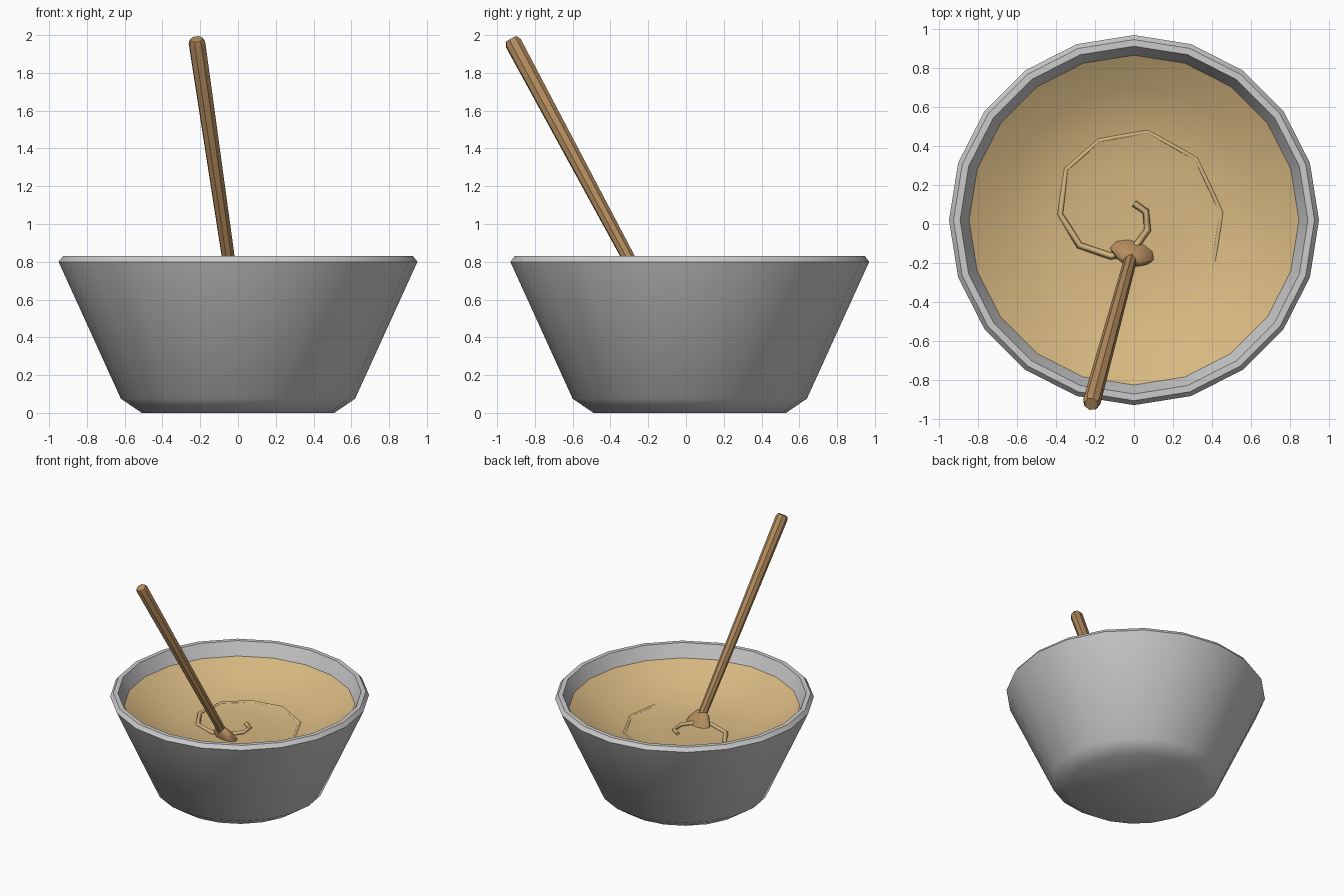
import bpy, math
from mathutils import Vector, Matrix

if "Cube" in bpy.data.objects:
    bpy.data.objects.remove(bpy.data.objects["Cube"])


def material(name, rgb):
    m = bpy.data.materials.new(name)
    m.diffuse_color = (*rgb, 1)
    m.use_nodes = True
    m.node_tree.nodes["Principled BSDF"].inputs["Base Color"].default_value = m.diffuse_color
    return m


def lathe(name, profile, sides, matrix, mat=None, smooth=40):
    """Revolve (radius, height) points; radius 0 makes a pole."""
    verts, faces, rings = [], [], []
    for r, z in profile:
        n = 1 if r == 0 else sides
        rings.append([len(verts) + i for i in range(n)])
        for i in range(n):
            a = 2 * math.pi * i / sides
            verts.append((r * math.cos(a), r * math.sin(a), z))
    for a, b in zip(rings, rings[1:]):
        for i in range(sides):
            j = (i + 1) % sides
            if len(a) == 1:
                faces.append((a[0], b[j], b[i]))
            elif len(b) == 1:
                faces.append((a[i], a[j], b[0]))
            else:
                faces.append((a[i], a[j], b[j], b[i]))
    me = bpy.data.meshes.new(name)
    me.from_pydata(verts, [], faces)
    me.transform(matrix)
    ob = bpy.data.objects.new(name, me)
    bpy.context.collection.objects.link(ob)
    if mat:
        me.materials.append(mat)
    select(ob)
    bpy.ops.object.shade_smooth_by_angle(angle=math.radians(smooth))
    return ob


def select(ob):
    bpy.ops.object.select_all(action='DESELECT')
    ob.select_set(True)
    bpy.context.view_layer.objects.active = ob


batter = material("batter", (0.68, 0.48, 0.22))
wood = material("wood", (0.45, 0.26, 0.11))
centre = Matrix.Translation((0, 0.02, 0))

# Bowl: outer wall, chamfered rim, inner wall and floor
lathe("bowl", [(0, 0), (0.51, 0), (0.62, 0.075), (0.95, 0.80), (0.927, 0.83),
               (0.893, 0.83), (0.56, 0.09), (0, 0.09)], 20, centre)

# Dished batter surface
lathe("batter_surface", [(0.86, 0.735), (0.68, 0.63), (0.47, 0.553),
                         (0.25, 0.535), (0, 0.53)][::-1], 20,
      centre, batter).data.flip_normals()

# Swirl ridge on the batter
path = [(0, .105), (.06, .065), (.07, -.03), (.02, -.10), (-.03, -.15), (-.12, -.165),
        (-.28, -.11), (-.38, .05), (-.35, .28), (-.18, .43), (.07, .475),
        (.32, .335), (.45, .06), (.405, -.23)]
cu = bpy.data.curves.new("swirl", 'CURVE')
cu.dimensions = '3D'
cu.bevel_depth = 0.018
cu.bevel_resolution = 0
cu.use_fill_caps = True
sp = cu.splines.new('POLY')
sp.points.add(len(path) - 1)
for p, (x, y) in zip(sp.points, path):
    p.co = (x, y, 0.542, 1)
swirl = bpy.data.objects.new("swirl", cu)
bpy.context.collection.objects.link(swirl)
cu.materials.append(batter)
select(swirl)
bpy.ops.object.convert(target='MESH')

# Spoon frame: z up the handle, x level across the spoon
top = Vector((-0.22, -0.925, 1.978))
low = Vector((-0.013, -0.165, 0.56))
zax = (top - low).normalized()
xax = Vector((0, 0, 1)).cross(zax).normalized()
yax = zax.cross(xax)
frame = Matrix((xax, yax, zax)).transposed().to_4x4()
length = (top - low).length

# Tapered handle with chamfered end
lathe("spoon_handle", [(0, 0), (0.033, 0), (0.046, length - 0.025),
                       (0.035, length), (0, length)], 8,
      Matrix.Translation(low) @ frame, wood, 25)

# Flattened oval spoon head, half sunk in the batter
oval = [(math.sin(t * math.pi / 6) if 0 < t < 6 else 0, -math.cos(t * math.pi / 6))
        for t in range(7)]
head_at = low - zax * 0.105
lathe("spoon_head", oval, 10, Matrix.Translation(head_at) @ frame
      @ Matrix.Diagonal((0.13, 0.06, 0.18, 1)), wood, 45)
